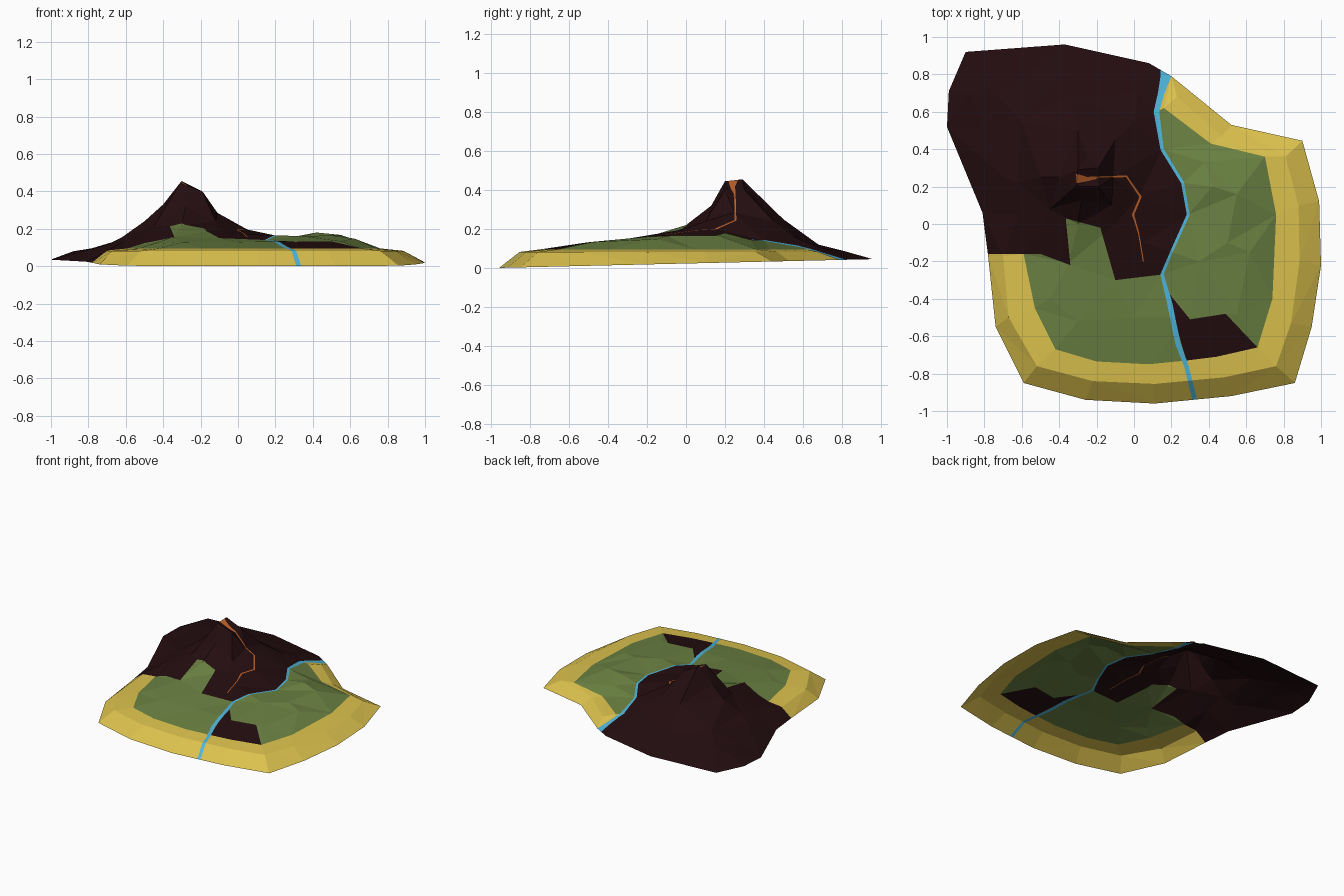
import bpy
from mathutils import Vector
from mathutils.geometry import delaunay_2d_cdt

if "Cube" in bpy.data.objects:
    bpy.data.objects.remove(bpy.data.objects["Cube"])

# ---------- terrain control lines ----------
shore = [(-1, .52), (-.81, .06), (-.78, -.17), (-.74, -.55), (-.59, -.85), (-.26, -.94),
         (.11, -.96), (.52, -.92), (.86, -.85), (.95, -.55), (1, -.22), (.99, .12),
         (.9, .445), (.52, .53), (.2, .79), (.08, .86), (-.37, .96), (-.9, .92), (-.99, .71)]
beach_top = [(-.70, -.17), (-.67, -.5), (-.52, -.76), (-.22, -.84), (.11, -.855), (.48, -.82),
             (.76, -.76), (.84, -.53), (.885, -.2), (.88, .1), (.81, .36), (.47, .47), (.23, .68)]
grass_edge = [(-.59, -.16), (-.53, -.45), (-.42, -.67), (-.2, -.735), (.08, -.75), (.28, -.73),
              (.44, -.71), (.66, -.66), (.74, -.4), (.76, .05), (.70, .36), (.41, .43), (.16, .62)]

# spot heights: volcano, then lowland
volcano = [(-.31, .20, .445), (-.30, .29, .455), (-.19, .30, .40), (-.19, .20, .40), (-.2, .245, .385),
           (-.11, .25, .285), (.03, .15, .20), (-.40, .25, .33), (-.5, .25, .24), (-.62, .22, .155),
           (-.7, .25, .115), (-.25, .37, .345), (-.3, .5, .25), (-.35, .68, .12), (-.37, .8, .09),
           (-.6, .55, .15), (-.72, .68, .105), (-.88, .7, .08), (-.8, .5, .09), (-.1, .45, .24),
           (0, .55, .16), (.02, .7, .1), (-.28, .13, .32), (-.3, 0, .22), (-.45, .08, .21),
           (-.12, .1, .24), (-.1, 0, .20), (-.62, .05, .13)]
lowland = [(-.35, -.21, .155), (-.1, -.3, .15), (-.45, -.4, .12), (-.3, -.52, .128), (0, -.5, .13),
           (.15, -.27, .14), (.05, -.1, .17), (.29, .05, .145), (.26, .22, .15), (.15, .4, .14),
           (.42, .2, .18), (.55, .16, .167), (.5, -.1, .165), (.35, -.2, .16), (.62, -.15, .148),
           (.55, -.48, .133), (.3, -.5, .132), (.38, .33, .145), (.12, .58, .11)]

# ---------- painted zones ----------
river_line = [(.17, .88, .028), (.17, .79, .028), (.145, .7, .017), (.12, .6, .015), (.15, .4, .009),
              (.26, .22, .008), (.29, .05, .008), (.2, -.15, .007), (.15, -.27, .009),
              (.19, -.42, .014), (.235, -.64, .014), (.28, -.76, .012), (.34, -1, .013)]
lava_line = [(-.31, .243, .026), (-.25, .24, .012), (-.19, .25, .005), (-.04, .255, .005), (.035, .145, .006),
             (-.005, .05, .006), (.025, -.05, .003), (.05, -.2, .003)]
mountain_zone = [(-1.2, -.16), (-.5, -.16), (-.34, -.22), (-.365, .03), (-.18, -.02), (-.1, -.3),
                 (.15, -.27), (.2, -.15), (.29, .05), (.26, .22), (.15, .4), (.12, .6),
                 (.145, .7), (.17, .79), (.17, 1.1), (-1.2, 1.1)]
rock_patch = [(.17, -.35), (.3, -.51), (.49, -.48), (.66, -.66), (.44, -.71), (.28, -.73)]
grass_zone = grass_edge + [(.12, .6), (-.3, .2)]


def ribbon(path):
    """Turn a centre line with half widths into a closed band."""
    left, right = [], []
    for i, (x, y, w) in enumerate(path):
        a, b = path[max(i - 1, 0)], path[min(i + 1, len(path) - 1)]
        d = Vector((b[0] - a[0], b[1] - a[1])).normalized()
        left.append((x - d.y * w, y + d.x * w))
        right.append((x + d.y * w, y - d.x * w))
    return left + right[::-1]


def inside(p, poly):
    hit = False
    for (x1, y1), (x2, y2) in zip(poly, poly[1:] + poly[:1]):
        if (y1 > p[1]) != (y2 > p[1]) and p[0] < x1 + (p[1] - y1) * (x2 - x1) / (y2 - y1):
            hit = not hit
    return hit


def add_line(pts, edges, line, closed):
    s = len(pts)
    pts.extend(Vector((p[0], p[1])) for p in line)
    edges.extend((s + i, s + i + 1) for i in range(len(line) - 1))
    if closed:
        edges.append((s + len(line) - 1, s))


# ---------- coarse low-poly terrain ----------
pts, edges = [], []
add_line(pts, edges, shore, True)
add_line(pts, edges, beach_top, False)
add_line(pts, edges, grass_edge, False)
heights = [.0234 * (y + .96) for x, y in shore]
heights += [.082] * len(beach_top) + [.095] * len(grass_edge)
for x, y, z in volcano + lowland:
    pts.append(Vector((x, y)))
    heights.append(z)
cv, ce, cf, origin, _, _ = delaunay_2d_cdt(pts, edges, [], 0, 1e-5)
cz = [heights[o[0]] if o else .09 for o in origin]


def height(p):
    """Height of the coarse surface at p, from the triangle that best holds it."""
    best, z = -1e9, 0
    for i, j, k in cf:
        a, b, c = cv[i], cv[j], cv[k]
        det = (b - a).cross(c - a)
        if abs(det) < 1e-9:
            continue
        u = (p - a).cross(c - a) / det
        v = (b - a).cross(p - a) / det
        m = min(u, v, 1 - u - v)
        if m > best:
            best, z = m, cz[i] + u * (cz[j] - cz[i]) + v * (cz[k] - cz[i])
    return z


# ---------- cut the zone outlines into the terrain ----------
river, lava = ribbon(river_line), ribbon(lava_line)
pts = [v.copy() for v in cv]
edges = [(f[i], f[(i + 1) % 3]) for f in cf for i in range(3)]
for zone in (river, lava, mountain_zone, rock_patch, grass_zone):
    add_line(pts, edges, zone, True)
fv, _, ff, _, _, _ = delaunay_2d_cdt(pts, edges, [], 0, 1e-5)
fz = [height(p) for p in fv]

# first matching zone wins; the beach takes the rest
zones = [("lava_flow", lava, "lava orange", (.52, .12, .022)),
         ("river", river, "river blue", (.08, .47, .72)),
         ("volcano", mountain_zone, "dark basalt", (.017, .004, .005)),
         ("rock_patch", rock_patch, "dark basalt", (.017, .004, .005)),
         ("grassland", grass_zone, "grass green", (.145, .22, .055)),
         ("beach", None, "sand yellow", (.72, .54, .075))]
faces = {z[0]: [] for z in zones}
for f in ff:
    c = (fv[f[0]] + fv[f[1]] + fv[f[2]]) / 3
    if inside(c, shore):
        name = next(z[0] for z in zones if z[1] is None or inside(c, z[1]))
        faces[name].append(f)

# ---------- one object per zone ----------
for name, _, mat_name, rgb in zones:
    used = sorted({i for f in faces[name] for i in f})
    index = {v: n for n, v in enumerate(used)}
    mesh = bpy.data.meshes.new(name)
    mesh.from_pydata([(fv[i].x, fv[i].y, fz[i]) for i in used], [],
                     [[index[i] for i in f] for f in faces[name]])
    mat = bpy.data.materials.get(mat_name) or bpy.data.materials.new(mat_name)
    mat.diffuse_color = (*rgb, 1)
    mat.use_nodes = True
    mat.node_tree.nodes["Principled BSDF"].inputs["Base Color"].default_value = mat.diffuse_color
    mesh.materials.append(mat)
    bpy.context.collection.objects.link(bpy.data.objects.new(name, mesh))
